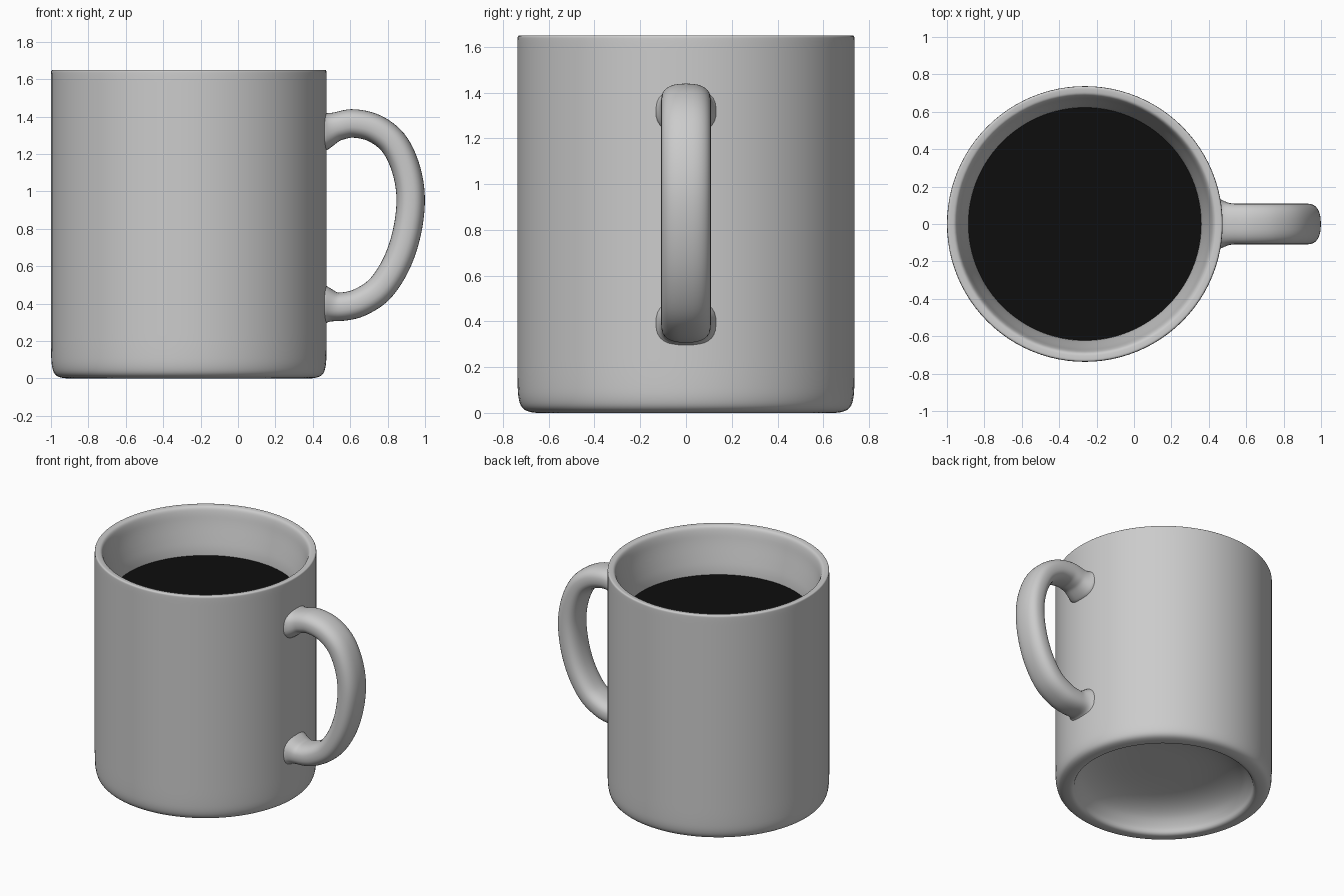
import bpy, bmesh, math
from mathutils import Vector

if "Cube" in bpy.data.objects:
    bpy.data.objects.remove(bpy.data.objects["Cube"])

CX = -0.263          # axis of the cup
SEGS = 96


def finish(name, bm, angle=50):
    bmesh.ops.remove_doubles(bm, verts=bm.verts, dist=1e-5)
    bmesh.ops.recalc_face_normals(bm, faces=bm.faces)
    mesh = bpy.data.meshes.new(name)
    bm.to_mesh(mesh)
    bm.free()
    ob = bpy.data.objects.new(name, mesh)
    bpy.context.collection.objects.link(ob)
    bpy.ops.object.select_all(action='DESELECT')
    ob.select_set(True)
    bpy.context.view_layer.objects.active = ob
    bpy.ops.object.shade_smooth_by_angle(angle=math.radians(angle))
    return ob


def soften(pts, rounds=2):
    """Corner cutting that keeps both end points."""
    pts = [Vector(p) for p in pts]
    for _ in range(rounds):
        out = [pts[0]]
        for a, b in zip(pts, pts[1:]):
            out += [a.lerp(b, 0.25), a.lerp(b, 0.75)]
        pts = out + [pts[-1]]
    return pts


def lathe(name, profile):
    bm = bmesh.new()
    verts = [bm.verts.new((CX + p.x, 0, p.y)) for p in profile]
    edges = [bm.edges.new(e) for e in zip(verts, verts[1:])]
    bmesh.ops.spin(bm, geom=verts + edges, cent=(CX, 0, 0), axis=(0, 0, 1),
                   angle=math.tau, steps=SEGS, use_duplicate=False)
    bmesh.ops.dissolve_degenerate(bm, dist=1e-5, edges=bm.edges)
    return finish(name, bm)


# Cup: hollow underside, rounded foot, straight wall, rim, tapering inside
cup_profile = [(0, 0.19), (0.25, 0.19), (0.42, 0.17), (0.54, 0.12), (0.60, 0.05),
               (0.615, 0.0), (0.67, 0.0), (0.715, 0.015), (0.733, 0.06), (0.737, 0.14),
               (0.737, 0.3), (0.737, 1.55), (0.737, 1.63), (0.735, 1.65), (0.715, 1.65),
               (0.69, 1.645), (0.677, 1.61), (0.665, 1.54), (0.642, 1.44),
               (0.625, 1.36), (0.62, 1.28), (0.62, 0.45), (0.60, 0.3), (0.5, 0.27), (0, 0.27)]
lathe("cup", soften(cup_profile))

# Coffee surface
coffee = lathe("coffee", [Vector((0, 1.32)), Vector((0.3, 1.32)), Vector((0.624, 1.32))])
mat = bpy.data.materials.new("coffee_black")
mat.diffuse_color = (0.004, 0.004, 0.004, 1)
mat.use_nodes = True
mat.node_tree.nodes["Principled BSDF"].inputs["Base Color"].default_value = mat.diffuse_color
coffee.data.materials.append(mat)

# Handle: rounded oval swept along a D-shaped path in the xz plane
path = [(0.40, 1.325), (0.47, 1.33), (0.54, 1.35), (0.62, 1.363), (0.73, 1.337),
        (0.83, 1.26), (0.895, 1.13), (0.923, 0.97), (0.905, 0.79), (0.85, 0.62),
        (0.76, 0.48), (0.65, 0.406), (0.55, 0.383), (0.47, 0.39), (0.40, 0.39)]


def spline(pts, n):
    p = [Vector(q) for q in pts]
    p = [2 * p[0] - p[1]] + p + [2 * p[-1] - p[-2]]
    out = []
    for a, b, c, d in zip(p, p[1:], p[2:], p[3:]):
        for i in range(n):
            t = i / n
            out.append(0.5 * (2 * b + (c - a) * t + (2 * a - 5 * b + 4 * c - d) * t * t
                              + (3 * b - a - 3 * c + d) * t ** 3))
    return out + [p[-2]]


bm = bmesh.new()
line = spline(path, 6)
rings, N = [], 32
for i, p in enumerate(line):
    t = (line[min(i + 1, len(line) - 1)] - line[max(i - 1, 0)]).normalized()
    nrm = Vector((-t.y, t.x))
    # flare where the handle melts into the wall
    f = max(0.0, min(1.0, (0.54 - p.x) / 0.08))
    flare = 0.035 * f ** 2
    ring = []
    for k in range(N):
        a = math.tau * k / N
        c, s = math.cos(a), math.sin(a)
        u = (0.076 + flare) * math.copysign(abs(c) ** 0.8, c)
        v = (0.109 + flare * 0.7) * math.copysign(abs(s) ** 0.8, s)
        ring.append(bm.verts.new((p.x + nrm.x * u, v, p.y + nrm.y * u)))
    rings.append(ring)
for r0, r1 in zip(rings, rings[1:]):
    for k in range(N):
        j = (k + 1) % N
        bm.faces.new((r0[k], r0[j], r1[j], r1[k]))
bm.faces.new(rings[0])
bm.faces.new(rings[-1])
finish("handle", bm)
